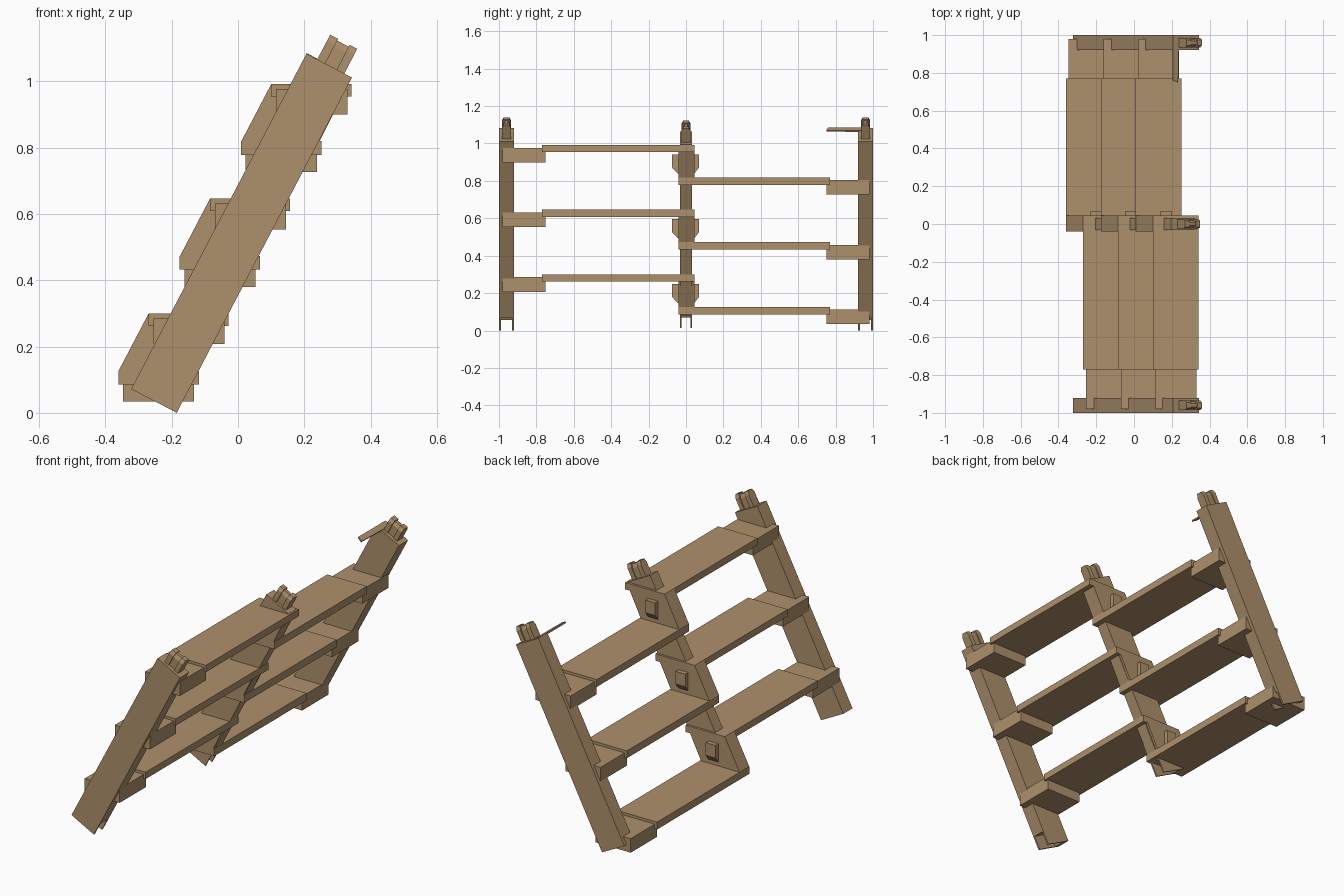
import bpy, bmesh
from mathutils import Vector

if "Cube" in bpy.data.objects:
    bpy.data.objects.remove(bpy.data.objects["Cube"])

wood = bpy.data.materials.new("light brown wood")
wood.diffuse_color = (0.42, 0.28, 0.15, 1)
wood.use_nodes = True
wood.node_tree.nodes["Principled BSDF"].inputs["Base Color"].default_value = wood.diffuse_color

# Sloped frame: u runs across a rail, w runs up along it
ORIGIN = Vector((-0.322, 0, 0.072))
U = Vector((0.886, 0, -0.463))
W = Vector((0.463, 0, 0.886))
Y = Vector((0, 1, 0))
LENGTH, WIDTH = 1.141, 0.155


def slope(u, w, y=0.0):
    return ORIGIN + U * u + W * w + Y * y


def prism(name, points, offset):
    """Extrude a flat outline by an offset vector."""
    bm = bmesh.new()
    low = [bm.verts.new(p) for p in points]
    high = [bm.verts.new(p + offset) for p in points]
    bm.faces.new(low)
    bm.faces.new(high[::-1])
    for i in range(len(low)):
        j = (i + 1) % len(low)
        bm.faces.new((low[i], high[i], high[j], low[j]))
    bmesh.ops.recalc_face_normals(bm, faces=bm.faces)
    mesh = bpy.data.meshes.new(name)
    bm.to_mesh(mesh)
    bm.free()
    mesh.materials.append(wood)
    ob = bpy.data.objects.new(name, mesh)
    bpy.context.collection.objects.link(ob)
    return ob


def box(name, x0, x1, y0, y1, z0, z1):
    pts = [Vector((x, y0, z)) for x, z in ((x0, z0), (x1, z0), (x1, z1), (x0, z1))]
    return prism(name, pts, Y * (y1 - y0))


def slope_box(name, u0, u1, w0, w1, y0, y1):
    pts = [slope(u, w, y0) for u, w in ((u0, w0), (u1, w0), (u1, w1), (u0, w1))]
    return prism(name, pts, Y * (y1 - y0))


def rail(name, y, half, w0, w1):
    """Sloped rail with a socket at the foot and a plug on top."""
    cheek, s = 0.24 * half, 0.075
    # L-shaped core leaves the socket open at the foot
    core = ((0, w0), (0.034, w0), (0.034, w0 + s), (WIDTH, w0 + s), (WIDTH, w1), (0, w1))
    prism(name + "_core", [slope(u, w, y - half + cheek) for u, w in core],
          Y * 2 * (half - cheek))
    slope_box(name + "_front_cheek", 0, WIDTH, w0, w1, y - half, y - half + cheek)
    slope_box(name + "_back_cheek", 0, WIDTH, w0, w1, y + half - cheek, y + half)
    # Plug made of two bevelled plates with a slimmer core between
    for part, u0, u1, h, top in (("left", 0.037, 0.064, 0.025, 0.084),
                                 ("core", 0.064, 0.103, 0.019, 0.078),
                                 ("right", 0.103, 0.129, 0.025, 0.084)):
        outline = ((-h, -0.01), (h, -0.01), (h, top - 0.02), (h - 0.01, top),
                   (-h + 0.01, top), (-h, top - 0.02))
        prism(name + "_plug_" + part, [slope(u0, w1 + dw, y + dy) for dy, dw in outline],
              U * (u1 - u0))


rail("front_rail", -0.96, 0.04, 0.0, LENGTH)
rail("back_rail", 0.96, 0.04, 0.0, LENGTH)
rail("middle_rail", 0.0, 0.033, 0.015, LENGTH - 0.02)

# Three tiers, each with a high front tread and a low back tread
for i in range(3):
    dx, dz = 0.185 * i, 0.346 * i
    n = str(i + 1)
    box("front_tread_" + n, -0.27 + dx, -0.028 + dx, -0.77, 0.045, 0.262 + dz, 0.3 + dz)
    box("front_bracket_" + n, -0.255 + dx, -0.04 + dx, -0.98, -0.75, 0.207 + dz, 0.285 + dz)
    box("back_tread_" + n, -0.361 + dx, -0.118 + dx, -0.04, 0.77, 0.086 + dz, 0.127 + dz)
    box("back_bracket_" + n, -0.347 + dx, -0.132 + dx, 0.75, 0.98, 0.034 + dz, 0.112 + dz)
    # Sloped panel joining the two treads at the middle
    panel = ((-0.361, 0.09), (-0.142, 0.09), (-0.055, 0.265), (-0.03, 0.299),
             (-0.27, 0.299), (-0.361, 0.125))
    prism("riser_panel_" + n, [Vector((x + dx, -0.04, z + dz)) for x, z in panel], Y * 0.085)
    # Peg through the panel, bevelled underneath
    peg = ((-0.075, 0.25), (0.07, 0.25), (0.07, 0.18), (0.045, 0.148),
           (-0.045, 0.148), (-0.075, 0.18))
    prism("peg_" + n, [Vector((-0.23 + dx, y, z + dz)) for y, z in peg], Vector((0.06, 0, 0)))

# Thin latch strip on top of the back rail
latch = ((0.0, 0.76), (0.03, 0.75), (0.035, 0.98), (0.0, 0.98))
prism("latch_strip", [slope(u, LENGTH - 0.006, y) for u, y in latch], W * 0.008)
